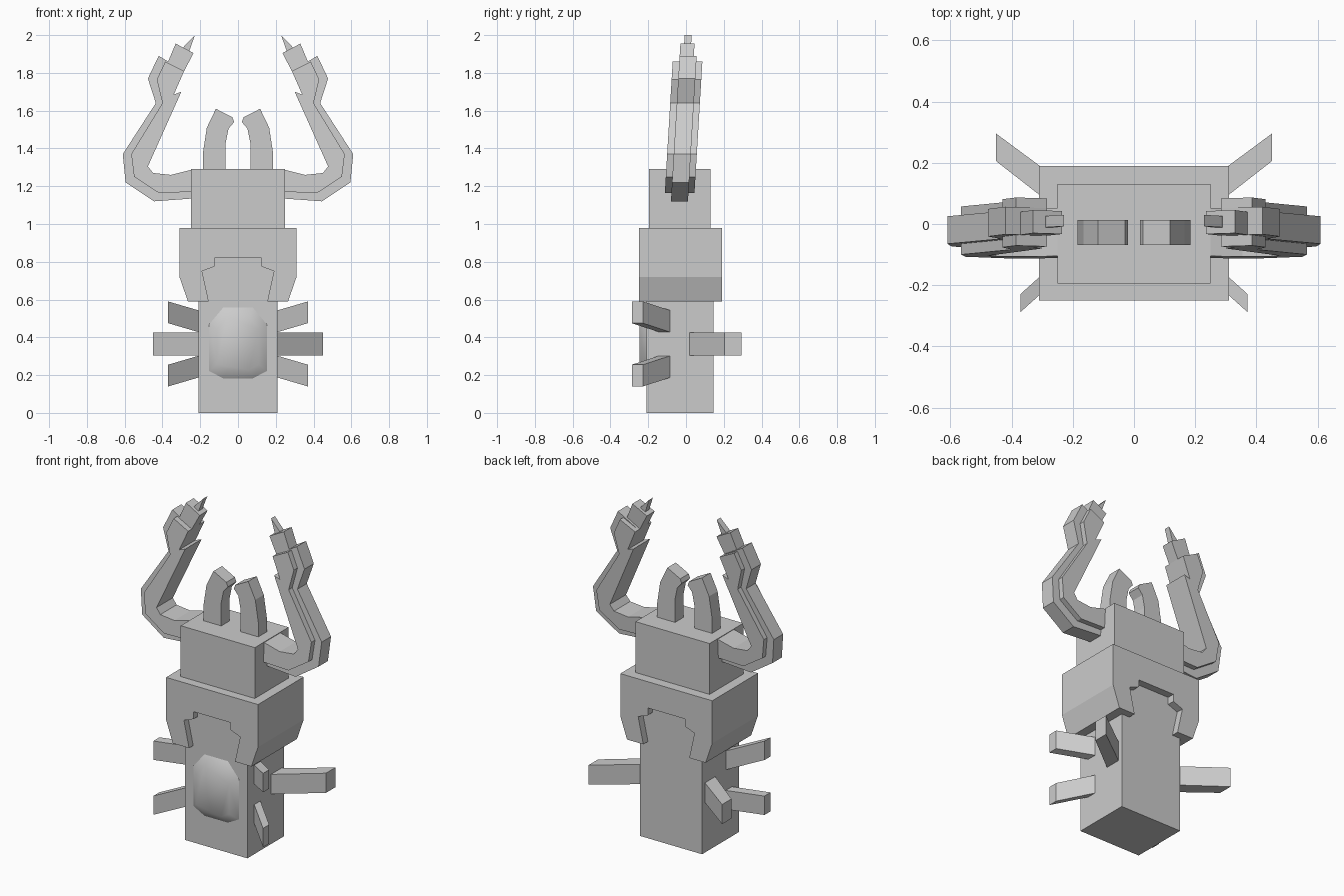
import bpy, bmesh, math

if "Cube" in bpy.data.objects:
    bpy.data.objects.remove(bpy.data.objects["Cube"])

grey = bpy.data.materials.new("grey")
grey.diffuse_color = (0.6, 0.6, 0.6, 1)
grey.use_nodes = True
grey.node_tree.nodes["Principled BSDF"].inputs["Base Color"].default_value = grey.diffuse_color


def finish(name, bm):
    bmesh.ops.recalc_face_normals(bm, faces=bm.faces)
    me = bpy.data.meshes.new(name)
    bm.to_mesh(me)
    bm.free()
    me.materials.append(grey)
    ob = bpy.data.objects.new(name, me)
    bpy.context.collection.objects.link(ob)
    return ob


def loft(name, ring_a, ring_b):
    """Solid between two rings of equal length."""
    bm = bmesh.new()
    a = [bm.verts.new(p) for p in ring_a]
    b = [bm.verts.new(p) for p in ring_b]
    bm.faces.new(a)
    bm.faces.new(b)
    n = len(a)
    for i in range(n):
        j = (i + 1) % n
        bm.faces.new((a[i], a[j], b[j], b[i]))
    return finish(name, bm)


def slab(name, pts, y0, y1, side=1, lean=0.0):
    """Front (x, z) profile extruded in y, leaning back with height."""
    def ring(y):
        return [(side * x, y + lean * (z - 1.2), z) for x, z in pts]
    return loft(name, ring(y0), ring(y1))


def box(name, x, y0, y1, z0, z1):
    return slab(name, [(-x, z0), (x, z0), (x, z1), (-x, z1)], y0, y1)


# Trunk, head and collar with a notched opening front and back
box("trunk", 0.21, -0.21, 0.145, 0, 0.9)
box("head", 0.25, -0.195, 0.13, 0.95, 1.29)
half = [(0.125, 0.82), (0.125, 0.775), (0.19, 0.75), (0.155, 0.59),
        (0.265, 0.59), (0.31, 0.72), (0.31, 0.98)]
slab("collar", half + [(-x, z) for x, z in reversed(half)], -0.25, 0.19)

# Softly raised chest plate
outer = [(-0.08, 0.18), (0.08, 0.18), (0.155, 0.22), (0.155, 0.47),
         (0.08, 0.56), (-0.08, 0.56), (-0.155, 0.47), (-0.155, 0.22)]
inner = [(x * 0.72, 0.36 + (z - 0.36) * 0.74) for x, z in outer]
chest = loft("chest_plate", [(x, -0.208, z) for x, z in outer],
             [(x, -0.245, z) for x, z in inner])
for p in chest.data.polygons:
    p.use_smooth = True
bpy.context.view_layer.objects.active = chest
chest.select_set(True)
bpy.ops.object.shade_smooth_by_angle(angle=math.radians(60))

# Arm profiles: thick core, narrower layers on both faces, wrist and claw
core = [(0.24, 1.135), (0.445, 1.12), (0.595, 1.22), (0.61, 1.37), (0.435, 1.64),
        (0.477, 1.77), (0.42, 1.89), (0.37, 1.86), (0.285, 1.81), (0.34, 1.685),
        (0.30, 1.70), (0.477, 1.305), (0.45, 1.27), (0.355, 1.26), (0.24, 1.289)]
layer = [(0.24, 1.17), (0.42, 1.165), (0.55, 1.25), (0.565, 1.37), (0.40, 1.64),
         (0.43, 1.765), (0.385, 1.86), (0.285, 1.81), (0.34, 1.685),
         (0.30, 1.70), (0.477, 1.305), (0.45, 1.27), (0.355, 1.26), (0.24, 1.289)]
wrist = [(0.37, 1.86), (0.33, 1.955), (0.235, 1.905), (0.285, 1.81)]
claw = [(0.29, 1.93), (0.286, 1.94), (0.228, 2.0), (0.26, 1.91)]
horn = [(0.065, 1.28), (0.185, 1.28), (0.185, 1.38), (0.165, 1.51), (0.117, 1.61),
        (0.03, 1.565), (0.02, 1.54), (0.05, 1.505), (0.065, 1.43)]


def leg(name, s, root, tip):
    """Each end is x, y0, y1, z0, z1."""
    def ring(x, y0, y1, z0, z1):
        return [(s * x, y0, z0), (s * x, y1, z0), (s * x, y1, z1), (s * x, y0, z1)]
    loft(name, ring(*root), ring(*tip))


for s, tag in ((1, "right"), (-1, "left")):
    slab("arm_core_" + tag, core, -0.075, 0.015, s, 0.06)
    slab("arm_front_layer_" + tag, layer, -0.11, -0.075, s, 0.06)
    slab("arm_back_layer_" + tag, layer, 0.015, 0.047, s, 0.06)
    slab("wrist_" + tag, wrist, -0.075, 0.0, s, 0.06)
    slab("claw_" + tag, claw, -0.055, -0.018, s, 0.06)
    slab("horn_" + tag, horn, -0.069, 0.013, s)
    leg("middle_leg_" + tag, s, (0.2, 0.01, 0.11, 0.305, 0.425),
        (0.45, 0.205, 0.295, 0.305, 0.425))
    leg("upper_leg_" + tag, s, (0.2, -0.135, -0.075, 0.425, 0.54),
        (0.37, -0.287, -0.228, 0.475, 0.59))
    leg("lower_leg_" + tag, s, (0.2, -0.135, -0.075, 0.19, 0.305),
        (0.37, -0.287, -0.228, 0.14, 0.255))
